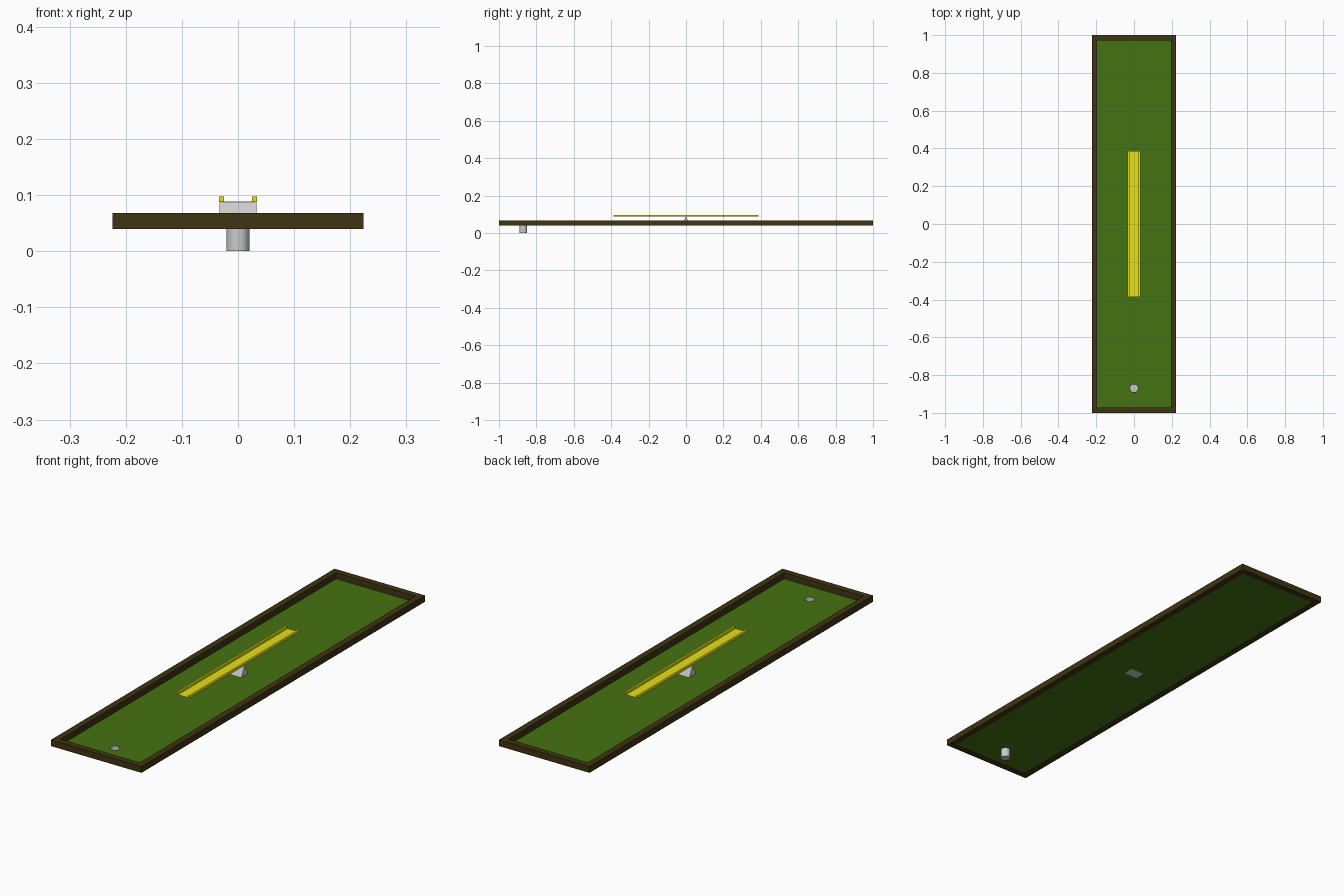
import bpy, bmesh, math

if "Cube" in bpy.data.objects:
    bpy.data.objects.remove(bpy.data.objects["Cube"])

FLOOR_Z = 0.04
TOP_Z = 0.068
HX, HY, RIM = 0.2235, 1.0, 0.028
CUP_Y, CUP_R, SIDES = -0.87, 0.0205, 32


def material(name, rgb):
    m = bpy.data.materials.new(name)
    m.diffuse_color = (*rgb, 1)
    m.use_nodes = True
    m.node_tree.nodes["Principled BSDF"].inputs["Base Color"].default_value = m.diffuse_color
    return m


def finish(name, bm, mat=None, recalc=True):
    if recalc:
        bmesh.ops.recalc_face_normals(bm, faces=bm.faces)
    mesh = bpy.data.meshes.new(name)
    bm.to_mesh(mesh)
    bm.free()
    obj = bpy.data.objects.new(name, mesh)
    bpy.context.collection.objects.link(obj)
    if mat:
        mesh.materials.append(mat)
    return obj


def rect(bm, hx, hy, z):
    return [bm.verts.new((sx * hx, sy * hy, z))
            for sx, sy in ((-1, -1), (1, -1), (1, 1), (-1, 1))]


def circle(bm, z):
    return [bm.verts.new((CUP_R * math.cos(2 * math.pi * i / SIDES),
                          CUP_Y + CUP_R * math.sin(2 * math.pi * i / SIDES), z))
            for i in range(SIDES)]


def bridge(bm, a, b):
    n = len(a)
    return [bm.faces.new((a[i], a[(i + 1) % n], b[(i + 1) % n], b[i])) for i in range(n)]


wood = material("dark_wood", (0.05, 0.033, 0.006))
turf = material("turf", (0.06, 0.17, 0.006))
yellow = material("yellow", (0.8, 0.75, 0.008))

# Mitred wooden border around the lane
bm = bmesh.new()
rings = [rect(bm, HX, HY, FLOOR_Z), rect(bm, HX, HY, TOP_Z),
         rect(bm, HX - RIM, HY - RIM, TOP_Z), rect(bm, HX - RIM, HY - RIM, FLOOR_Z)]
for i in range(4):
    bridge(bm, rings[i], rings[(i + 1) % 4])
finish("border", bm, wood)

# Turf sheet with a round hole
bm = bmesh.new()
for loop in (rect(bm, HX - RIM, HY - RIM, FLOOR_Z + 0.001), circle(bm, FLOOR_Z + 0.001)):
    for i, v in enumerate(loop):
        bm.edges.new((v, loop[(i + 1) % len(loop)]))
bmesh.ops.triangle_fill(bm, use_beauty=True, use_dissolve=False, edges=bm.edges[:])
for f in bm.faces:
    f.normal_update()
    if f.normal.z < 0:
        f.normal_flip()
finish("turf", bm, turf, recalc=False)

# Open cup hanging below the hole
bm = bmesh.new()
low, high = circle(bm, 0), circle(bm, FLOOR_Z + 0.001)
for f in bridge(bm, low, high):
    f.smooth = True
bm.faces.new(low[::-1])
for e in bm.edges:
    if all(v.co.z == 0 for v in e.verts):
        e.smooth = False
finish("cup", bm, recalc=False)

# Triangular pivot under the seesaw
bm = bmesh.new()
ends = [[bm.verts.new((x, y, z)) for y, z in
         ((-0.024, FLOOR_Z + 0.001), (0.024, FLOOR_Z + 0.001), (0, 0.0872))]
        for x in (-0.033, 0.033)]
bridge(bm, *ends)
for end in ends:
    bm.faces.new(end)
finish("pivot", bm)

# Seesaw: thin plank with a square rail along each side
def bar(name, x0, x1, z0, z1):
    bm = bmesh.new()
    bmesh.ops.create_cube(bm, size=1)
    for v in bm.verts:
        v.co = ((x0 + x1) / 2 + v.co.x * (x1 - x0), v.co.y * 0.774,
                (z0 + z1) / 2 + v.co.z * (z1 - z0))
    finish(name, bm, yellow)


bar("seesaw_plank", -0.025, 0.025, 0.0873, 0.0882)
bar("seesaw_rail_left", -0.0335, -0.025, 0.0873, 0.0975)
bar("seesaw_rail_right", 0.025, 0.0335, 0.0873, 0.0975)
